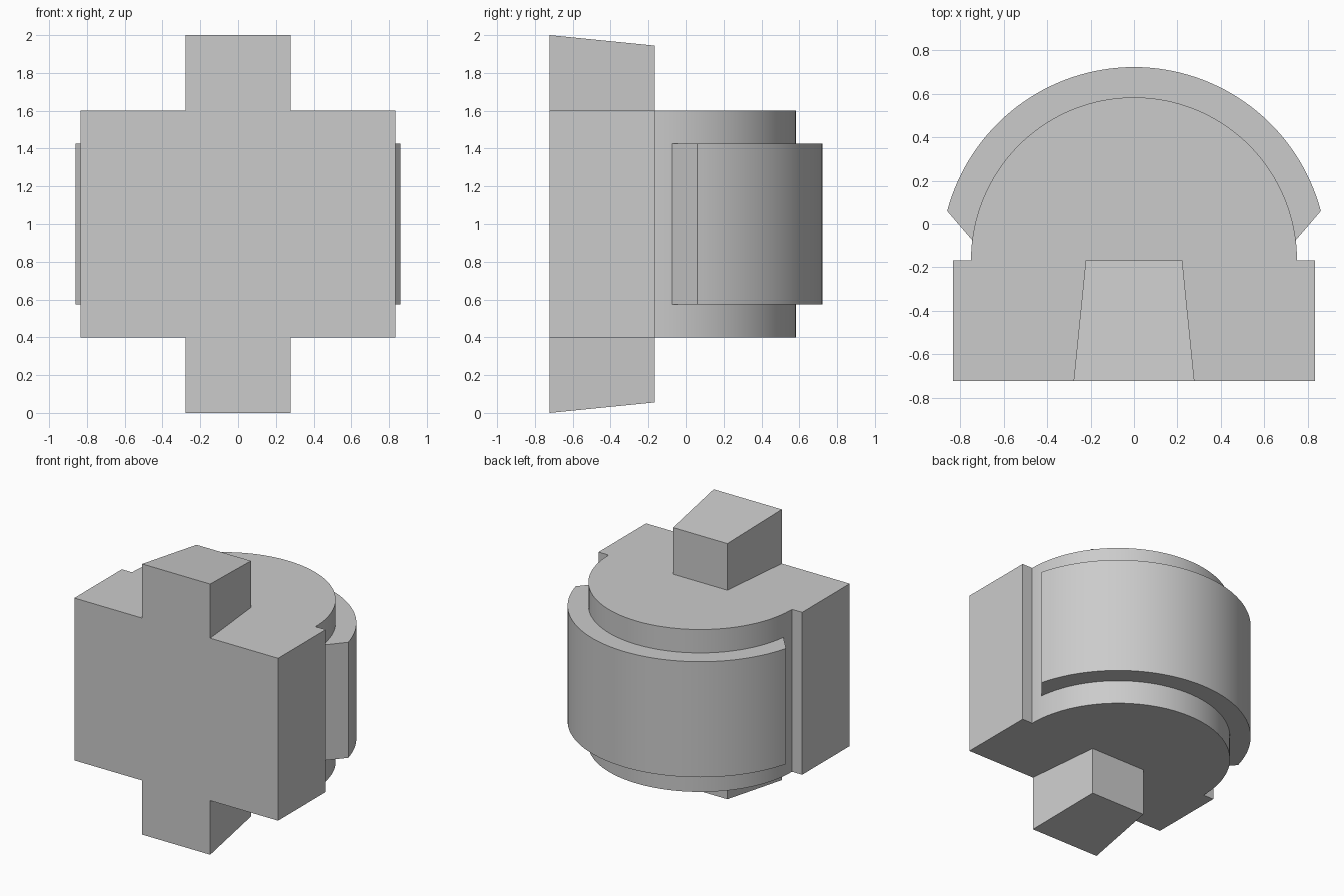
import bpy
import bmesh
import math

cube = bpy.data.objects.get("Cube")
if cube:
    bpy.data.objects.remove(cube, do_unlink=True)

grey = bpy.data.materials.new("plain_grey")
grey.use_nodes = True
colour = (0.6, 0.6, 0.6, 1)
grey.diffuse_color = colour
grey.node_tree.nodes["Principled BSDF"].inputs["Base Color"].default_value = colour

AXIS_Y = -0.167   # axis of the round parts, also the back of the front block
FRONT_Y = -0.722
MID_Z = 1.0


def arc(radius, start, end, steps=64):
    """Points on an arc around the barrel axis, angles in radians."""
    angles = [start + (end - start) * i / steps for i in range(steps + 1)]
    return [(radius * math.cos(a), AXIS_Y + radius * math.sin(a)) for a in angles]


def prism(name, outline, z0, z1, slope=None):
    """Extrude a counter-clockwise outline; slope(y) may shift the end cap."""
    bm = bmesh.new()
    base = bm.faces.new([bm.verts.new((x, y, z0)) for x, y in outline])
    top = bmesh.ops.extrude_face_region(bm, geom=[base], use_keep_orig=True)["geom"]
    for v in (g for g in top if isinstance(g, bmesh.types.BMVert)):
        v.co.z = z1 + (slope(v.co.y) if slope else 0)
    bmesh.ops.recalc_face_normals(bm, faces=bm.faces[:])
    mesh = bpy.data.meshes.new(name)
    bm.to_mesh(mesh)
    bm.free()
    mesh.materials.append(grey)
    obj = bpy.data.objects.new(name, mesh)
    bpy.context.collection.objects.link(obj)
    bpy.ops.object.select_all(action="DESELECT")
    obj.select_set(True)
    bpy.context.view_layer.objects.active = obj
    bpy.ops.object.shade_smooth_by_angle(angle=math.radians(30))
    return obj


# Front block and half-round barrel in one outline
block = 0.833
outline = [(-block, AXIS_Y), (-block, FRONT_Y), (block, FRONT_Y), (block, AXIS_Y)]
prism("body", outline + arc(0.75, 0, math.pi), MID_Z - 0.6, MID_Z + 0.6)

# Raised band around the barrel with slanted ends
outer_start = math.asin(0.227 / 0.889)
inner_start = math.asin(0.09 / 0.748)
band = arc(0.889, outer_start, math.pi - outer_start)
band += arc(0.748, math.pi - inner_start, inner_start)
prism("raised_band", band, MID_Z - 0.427, MID_Z + 0.427)

# Tapered tabs above and below, sloping away toward the back
tab = [(-0.278, FRONT_Y), (0.278, FRONT_Y), (0.222, AXIS_Y), (-0.222, AXIS_Y)]
for name, side in (("top_tab", 1), ("bottom_tab", -1)):
    prism(name, tab, MID_Z + side * 0.6, MID_Z + side,
          lambda y, s=side: -s * 0.1 * (y - FRONT_Y))
